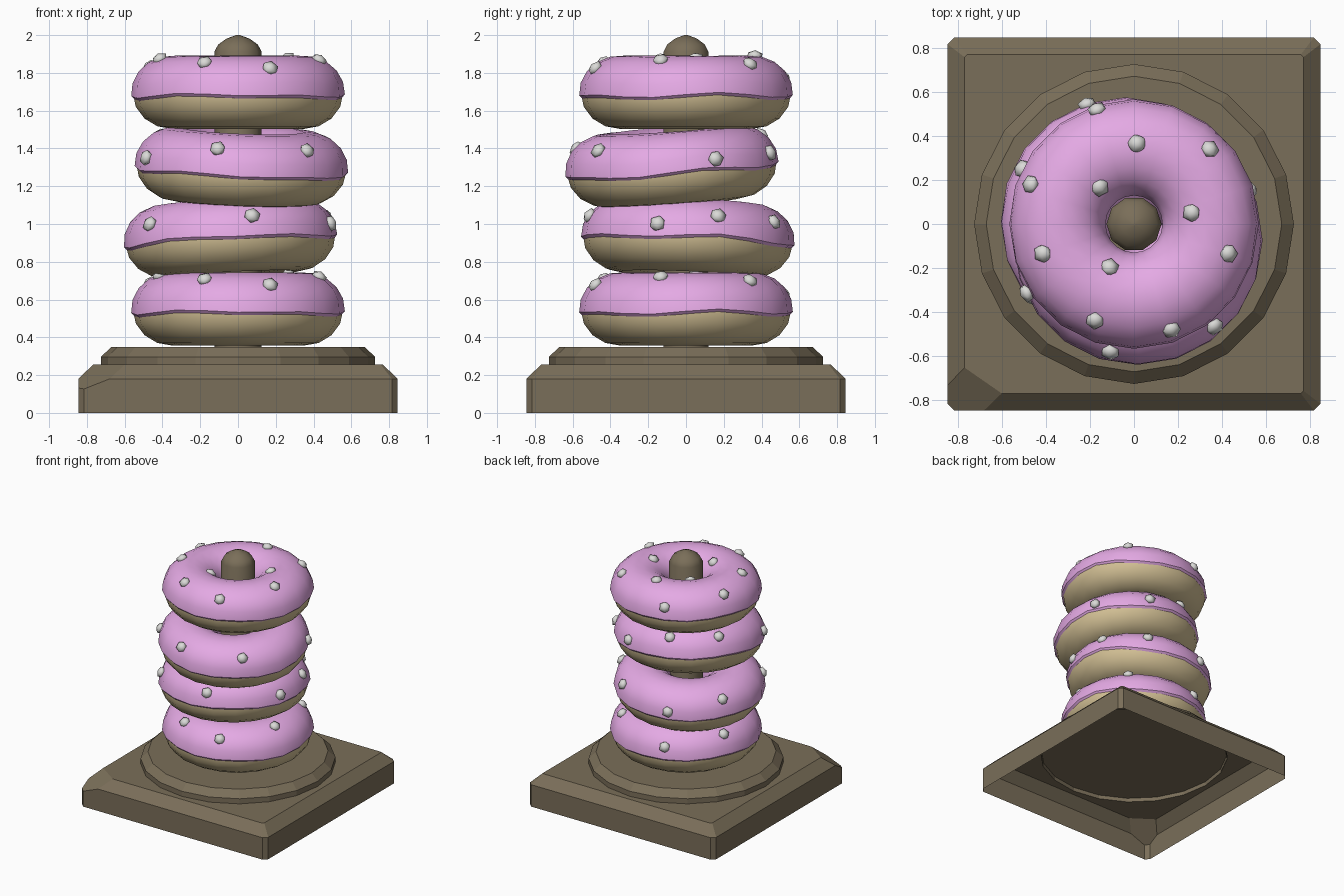
import bpy, bmesh
from math import sin, cos, pi, sqrt, radians
from mathutils import Matrix, Vector, Euler

cube = bpy.data.objects.get("Cube")
if cube:
    bpy.data.objects.remove(cube, do_unlink=True)


def material(name, rgb):
    m = bpy.data.materials.new(name)
    m.use_nodes = True
    m.diffuse_color = (*rgb, 1)
    m.node_tree.nodes["Principled BSDF"].inputs["Base Color"].default_value = (*rgb, 1)
    return m


WOOD = material("dark_wood", (0.195, 0.157, 0.10))
DOUGH = material("dough", (0.64, 0.52, 0.295))
ICING = material("pink_icing", (0.78, 0.40, 0.78))
CANDY = material("white_candy", (0.70, 0.70, 0.68))


def finish(bm, name, mat, smooth=None, matrix=None):
    mesh = bpy.data.meshes.new(name)
    bm.to_mesh(mesh)
    bm.free()
    obj = bpy.data.objects.new(name, mesh)
    bpy.context.collection.objects.link(obj)
    mesh.materials.append(mat)
    if matrix:
        obj.matrix_world = matrix
    if smooth:
        bpy.ops.object.select_all(action='DESELECT')
        obj.select_set(True)
        bpy.context.view_layer.objects.active = obj
        bpy.ops.object.shade_smooth_by_angle(angle=radians(smooth))
    return obj


def skin(bm, rings, closed=False):
    """Join successive rings of equal length with quads."""
    n = len(rings[0])
    last = len(rings) if closed else len(rings) - 1
    for i in range(last):
        a, b = rings[i], rings[(i + 1) % len(rings)]
        for j in range(n):
            k = (j + 1) % n
            bm.faces.new((a[j], a[k], b[k], b[j]))


def lathe(name, profile, sides, mat, smooth=None):
    bm = bmesh.new()
    rings = [[bm.verts.new((r * cos(2 * pi * j / sides), r * sin(2 * pi * j / sides), z))
              for j in range(sides)] for r, z in profile]
    skin(bm, rings)
    bm.faces.new(rings[-1])
    return finish(bm, name, mat, smooth)


# Square base: hollow underneath, bevelled on top, open where the round step sits
HALF, TOP, STEP, SIDES = 0.845, 0.255, 0.725, 20


def square(bm, h, c, z):
    pts = [(h, c - h), (h, h - c), (h - c, h), (c - h, h),
           (-h, h - c), (-h, c - h), (c - h, -h), (h - c, -h)]
    return [bm.verts.new((x, y, z)) for x, y in pts]


def loop_edges(bm, loop):
    edges = []
    for i, v in enumerate(loop):
        w = loop[(i + 1) % len(loop)]
        edges.append(bm.edges.get((v, w)) or bm.edges.new((v, w)))
    return edges


bm = bmesh.new()
rings = [square(bm, HALF, 0.03, 0), square(bm, HALF, 0.03, 0.18), square(bm, 0.768, 0.012, TOP)]
skin(bm, rings)
hole = [bm.verts.new((STEP * cos(2 * pi * j / SIDES), STEP * sin(2 * pi * j / SIDES), TOP))
        for j in range(SIDES)]
bmesh.ops.triangle_fill(bm, use_beauty=True, normal=(0, 0, 1),
                        edges=loop_edges(bm, rings[-1]) + loop_edges(bm, hole))
bm.normal_update()
bmesh.ops.reverse_faces(bm, faces=[f for f in bm.faces if f.normal.z < -0.5])

# Worn front corner of the base
p, q, r = Vector((-0.77, -0.65, TOP)), Vector((-0.6, -0.768, TOP)), Vector((-HALF, -HALF, 0.115))
normal = (q - p).cross(r - p).normalized()
if normal.z < 0:
    normal.negate()
cut = bmesh.ops.bisect_plane(bm, geom=bm.verts[:] + bm.edges[:] + bm.faces[:], plane_co=p,
                             plane_no=normal, clear_outer=True)
bmesh.ops.holes_fill(bm, edges=[e for e in cut["geom_cut"]
                                if isinstance(e, bmesh.types.BMEdge) and e.is_boundary], sides=0)
finish(bm, "square_base", WOOD)

# Round step with a shallow recess below it, and the centre peg
lathe("round_step", [(STEP, TOP), (STEP, 0.297), (0.67, 0.35)], SIDES, WOOD)
lathe("step_recess", [(STEP - 0.004, TOP), (STEP - 0.004, 0.285)], SIDES, WOOD)
lathe("peg", [(0.125, 0.35), (0.125, 1.912), (0.105, 1.95), (0.06, 1.982), (0.01, 2.0)], 10, WOOD, 38)

# Doughnut dimensions
MAJOR, WIDE, TALL, SEGS, TUBE = 0.347, 0.219, 0.199, 20, 16


def ring_point(a, t, shrink=0.0):
    rad = MAJOR + (WIDE - shrink) * cos(t)
    return Vector((rad * cos(a), rad * sin(a), (TALL - shrink) * sin(t)))


def dough_ring(name, matrix):
    bm = bmesh.new()
    rings = []
    for i in range(SEGS):
        a = 2 * pi * i / SEGS
        rings.append([bm.verts.new(ring_point(a, 2 * pi * j / TUBE, 0.009)) for j in range(TUBE)])
    skin(bm, rings, closed=True)
    bmesh.ops.recalc_face_normals(bm, faces=bm.faces[:])
    finish(bm, name, DOUGH, 60, matrix)


def icing_ring(name, matrix):
    """Upper shell with a wavy lower edge and a slanted lip turned in to the dough."""
    bm = bmesh.new()
    rings = []
    for i in range(SEGS):
        a = 2 * pi * i / SEGS
        start = -0.06 + 0.04 * sin(3 * a + 0.6) + 0.04 * sin(5 * a)
        end = pi + 0.25
        pts = [ring_point(a, start - 0.11, 0.016)]
        pts += [ring_point(a, start + (end - start) * j / 10) for j in range(11)]
        rings.append([bm.verts.new(v) for v in pts])
    for i in range(SEGS):
        u, w = rings[i], rings[(i + 1) % SEGS]
        for j in range(len(u) - 1):
            bm.faces.new((u[j], w[j], w[j + 1], u[j + 1]))
    finish(bm, name, ICING, 27, matrix)


def candy_bits(name, spots, matrix):
    """Small flattened balls set on the icing at (angle, distance from the axis)."""
    bm = bmesh.new()
    for degrees, dist in spots:
        a = radians(degrees)
        c = (dist - MAJOR) / WIDE
        s = sqrt(max(0, 1 - c * c))
        out = Vector((c * cos(a), c * sin(a), s))
        turn = out.to_track_quat('Z', 'Y').to_matrix().to_4x4()
        place = Matrix.Translation((dist * cos(a), dist * sin(a), TALL * s)) @ turn
        bmesh.ops.create_icosphere(bm, subdivisions=1, radius=0.045,
                                   matrix=place @ Matrix.Diagonal((1, 1, 0.65, 1)))
    finish(bm, name, CANDY, 60, matrix)


# Candy layouts: the end doughnuts share one, the middle two have their own
ENDS = [(88, 0.365), (44.6, 0.484), (133, 0.226), (159, 0.503), (11, 0.265), (198, 0.436),
        (240.6, 0.224), (-17.4, 0.45), (248, 0.473), (-70.5, 0.51), (108, 0.547)]
LOWER = [(-77, 0.54), (-17, 0.56), (17, 0.535), (57, 0.54), (108, 0.56), (153, 0.52), (219, 0.545)]
UPPER = [(-104.6, 0.515), (-48, 0.515), (-155, 0.56), (25, 0.56), (70, 0.56), (108, 0.51), (150, 0.51)]

# Stack: position, tilt about x and y, candy layout
STACK = [((0, 0, 0.546), 0, 0, ENDS),
         ((-0.04, 0.01, 0.922), -2.5, -3, LOWER),
         ((0.018, -0.075, 1.302), 4, 2.2, UPPER),
         ((0, 0, 1.693), 0, 0, ENDS)]
for n, (pos, tx, ty, spots) in enumerate(STACK, 1):
    tilt = Euler((radians(tx), radians(ty), 0)).to_matrix().to_4x4()
    matrix = Matrix.Translation(pos) @ tilt
    dough_ring(f"doughnut_{n}", matrix)
    icing_ring(f"icing_{n}", matrix)
    candy_bits(f"candy_bits_{n}", spots, matrix)
